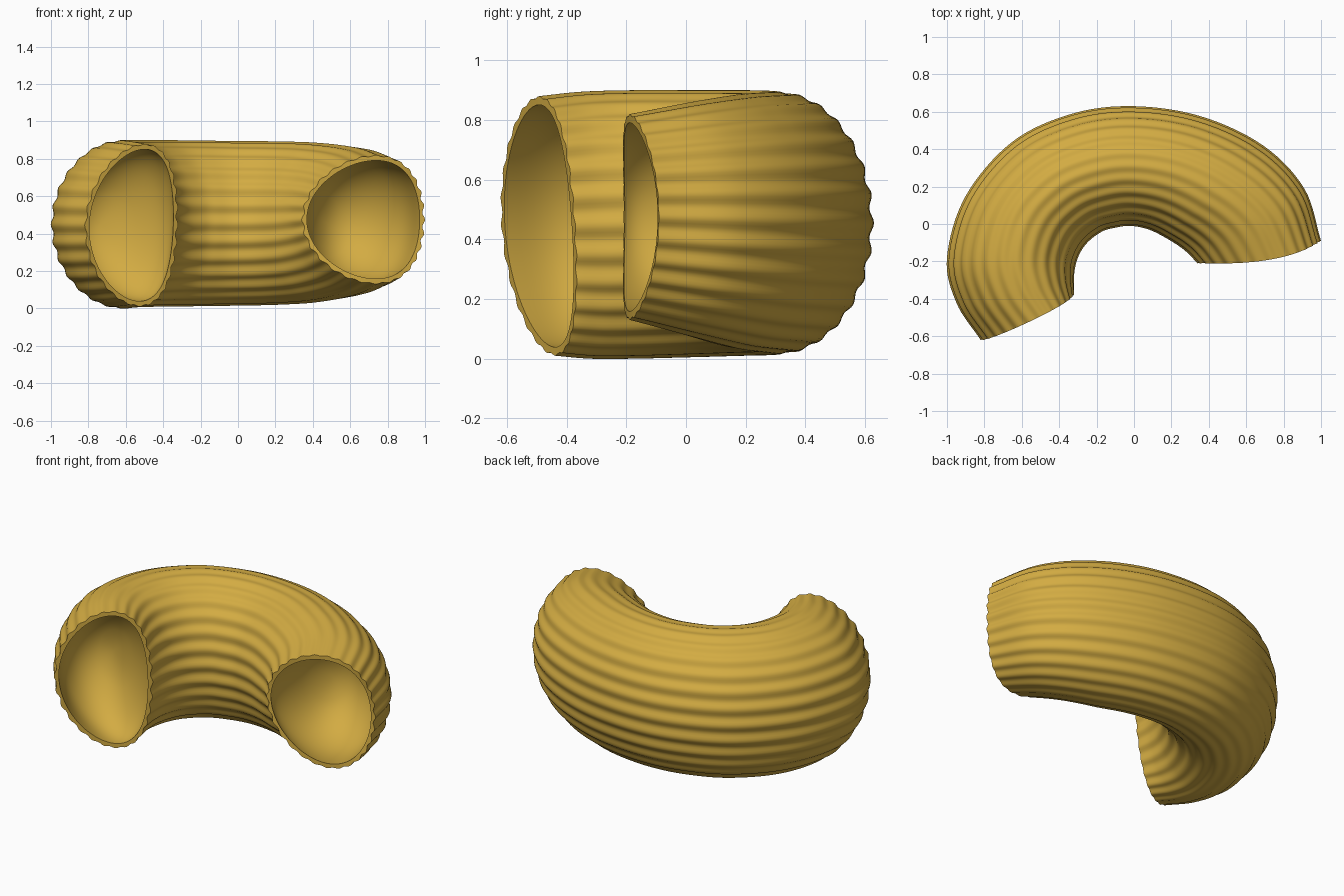
import bpy, bmesh, math
from mathutils import Vector

if "Cube" in bpy.data.objects:
    bpy.data.objects.remove(bpy.data.objects["Cube"], do_unlink=True)

RIDGES, AROUND, STEPS = 28, 224, 8
WALL, DEPTH, HOLLOW = 0.029, 0.014, 17

# Cross-section stations: outer bend x, y / inner bend x, y / bottom z, top z
STATIONS = [
    (-.82, -.62, -.32, -.37, .010, .880),
    (-.95, -.42, -.32, -.27, .000, .895),
    (-1.0, -.18, -.30, -.18, .000, .900),
    (-.90, .15, -.25, -.10, .005, .900),
    (-.65, .44, -.17, -.04, .010, .900),
    (-.33, .59, -.10, -.02, .012, .898),
    (.00, .63, -.02, -.01, .015, .895),
    (.36, .575, .08, -.03, .020, .893),
    (.69, .42, .18, -.08, .035, .885),
    (.91, .19, .27, -.14, .075, .860),
    (1.0, -.09, .34, -.21, .130, .820),
]


def spline(points, steps):
    """Smooth interpolation through the stations."""
    n, result = len(points), []
    for i in range(n - 1):
        b, c = Vector(points[i]), Vector(points[i + 1])
        a = Vector(points[i - 1]) if i else b * 2 - c
        d = Vector(points[i + 2]) if i + 2 < n else c * 2 - b
        for k in range(steps):
            t = k / steps
            result.append((b * 2 + (c - a) * t + (a * 2 - b * 5 + c * 4 - d) * t**2
                           + (b * 3 - a - c * 3 + d) * t**3) / 2)
    return result + [Vector(points[-1])]


def ring(bm, section, s, wall=0, scale=1):
    """One loop across the tube; s runs 0 to 1 along it. No wall means ridged skin."""
    ox, oy, ix, iy, low, high = section
    outer, inner = Vector((ox, oy, 0)), Vector((ix, iy, 0))
    half = (outer - inner) / 2
    side = half.normalized()
    forward = Vector((side.y, -side.x, 0))
    # Hollows run deepest toward the outside of the bend
    mid = (outer + inner) / 2 + half * (1 - scale) * 0.25
    width, height = half.length, (high - low) / 2
    start, end = max(0, 1 - s * 5), max(0, 1 - (1 - s) * 5)
    lean = 0.06 * end - 0.065 * max(0, 1 - s * 3)
    verts = []
    for j in range(AROUND):
        a = math.tau * j / AROUND
        c, z = math.cos(a), math.sin(a)
        # Grooves are shallower on the top and bottom
        groove = DEPTH * (1 - 0.5 * z * z) * (1 - math.cos(RIDGES * a)) / 2
        inset = wall or groove
        # Skewed and slightly bowed cut at both open ends
        bow = -0.03 * z * start + 0.05 * z * z * end
        p = mid + (side * ((width - inset) * c + lean * z * z) + forward * bow) * scale
        p.z = (low + high) / 2 + (height - inset) * z * scale
        verts.append(bm.verts.new(p))
    return verts


def loft(bm, rings):
    for a, b in zip(rings, rings[1:]):
        for j in range(AROUND):
            k = (j + 1) % AROUND
            bm.faces.new((a[j], a[k], b[k], b[j]))


# Ridged outer skin with a rounded hollow in each end
bm = bmesh.new()
sections = spline(STATIONS, STEPS)
last = len(sections) - 1
skin = [ring(bm, p, i / last) for i, p in enumerate(sections)]


def hollow(indices):
    return [ring(bm, sections[i], i / last, WALL, math.sqrt(1 - (n / HOLLOW) ** 2))
            for n, i in enumerate(indices)]


first_hollow = hollow(range(HOLLOW + 1))
second_hollow = hollow(range(last, last - HOLLOW - 1, -1))
loft(bm, first_hollow[::-1] + skin + second_hollow)
bmesh.ops.remove_doubles(bm, verts=bm.verts, dist=0.00001)
bmesh.ops.recalc_face_normals(bm, faces=bm.faces)
mesh = bpy.data.meshes.new("ridged_elbow_tube")
bm.to_mesh(mesh)
bm.free()

tube = bpy.data.objects.new("ridged_elbow_tube", mesh)
bpy.context.collection.objects.link(tube)

# Golden pasta colour
gold = bpy.data.materials.new("golden_yellow")
gold.use_nodes = True
gold.diffuse_color = (0.65, 0.41, 0.055, 1)
gold.node_tree.nodes["Principled BSDF"].inputs["Base Color"].default_value = gold.diffuse_color
mesh.materials.append(gold)

bpy.ops.object.select_all(action="DESELECT")
tube.select_set(True)
bpy.context.view_layer.objects.active = tube
bpy.ops.object.shade_smooth_by_angle(angle=math.radians(40))
